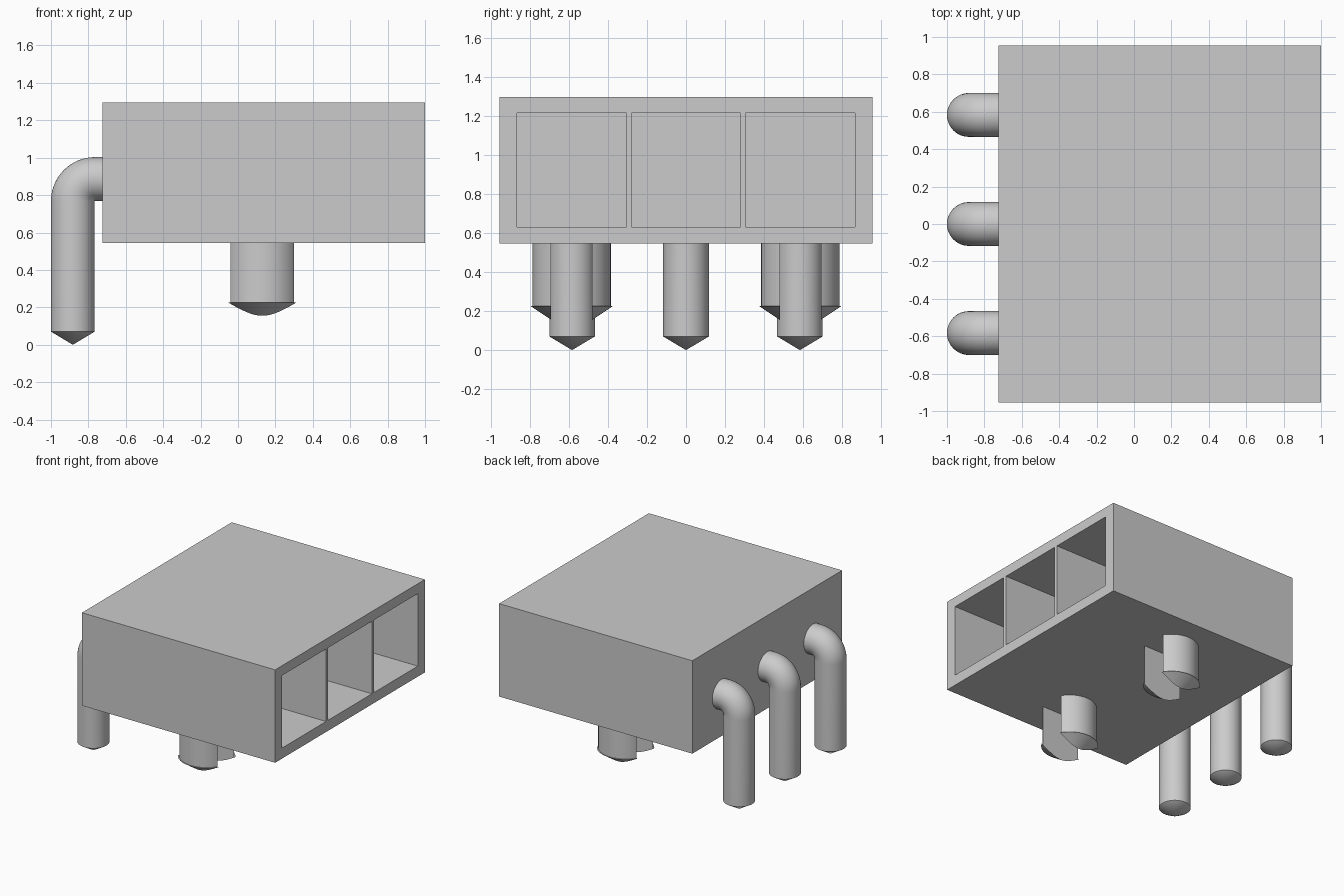
import bpy, bmesh, math
from mathutils import Vector

if "Cube" in bpy.data.objects:
    bpy.data.objects.remove(bpy.data.objects["Cube"])

grey = bpy.data.materials.new("plain grey")
grey.diffuse_color = (0.6, 0.6, 0.6, 1)
grey.use_nodes = True
grey.node_tree.nodes["Principled BSDF"].inputs["Base Color"].default_value = grey.diffuse_color


def finish(bm, name, smooth=True):
    bmesh.ops.remove_doubles(bm, verts=bm.verts[:], dist=1e-5)
    bmesh.ops.recalc_face_normals(bm, faces=bm.faces[:])
    me = bpy.data.meshes.new(name)
    bm.to_mesh(me)
    bm.free()
    me.materials.append(grey)
    ob = bpy.data.objects.new(name, me)
    bpy.context.collection.objects.link(ob)
    if smooth:
        bpy.ops.object.select_all(action='DESELECT')
        ob.select_set(True)
        bpy.context.view_layer.objects.active = ob
        bpy.ops.object.shade_smooth_by_angle(angle=math.radians(30))
    return ob


def sweep(rings, n=48):
    """Skin circles given as (centre, tilt, radius); the tilt turns about y."""
    bm = bmesh.new()
    loops = []
    for c, a, r in rings:
        u = Vector((math.cos(a), 0, -math.sin(a)))
        v = Vector((0, 1, 0))
        ts = [2 * math.pi * i / n for i in range(n)]
        if r == 0:
            loops.append([bm.verts.new(c)] * n)
        else:
            loops.append([bm.verts.new(Vector(c) + r * (math.cos(t) * u + math.sin(t) * v)) for t in ts])
    for p, q in zip(loops, loops[1:]):
        for i in range(n):
            j = (i + 1) % n
            quad = list(dict.fromkeys((p[i], p[j], q[j], q[i])))
            bm.faces.new(quad)
    for loop in (loops[0], loops[-1]):
        if loop[0] is not loop[1]:
            bm.faces.new(loop)
    return bm


# Housing: a box with three deep sockets open towards +x
BACK, FRONT, FLOOR = -0.725, 1.0, -0.6
ys = [-0.955, -0.865, -0.305, -0.28, 0.28, 0.305, 0.865, 0.955]
zs = [0.545, 0.63, 1.215, 1.295]
bm = bmesh.new()


def quad(*pts):
    bm.faces.new([bm.verts.new(p) for p in pts])


def tube(x0, x1, y0, y1, z0, z1):
    ring = [(y0, z0), (y1, z0), (y1, z1), (y0, z1)]
    for (a, b), (c, d) in zip(ring, ring[1:] + ring[:1]):
        quad((x0, a, b), (x0, c, d), (x1, c, d), (x1, a, b))


def plate(x, y0, y1, z0, z1):
    quad((x, y0, z0), (x, y1, z0), (x, y1, z1), (x, y0, z1))


for i in range(7):
    for k in range(3):
        cell = (ys[i], ys[i + 1], zs[k], zs[k + 1])
        plate(BACK, *cell)
        if k == 1 and i % 2 == 1:
            tube(FLOOR, FRONT, *cell)
            plate(FLOOR, *cell)
        else:
            plate(FRONT, *cell)
        # outer skin, split to match the rim cells
    for z in (zs[0], zs[-1]):
        quad((BACK, ys[i], z), (FRONT, ys[i], z), (FRONT, ys[i + 1], z), (BACK, ys[i + 1], z))
for k in range(3):
    for y in (ys[0], ys[-1]):
        quad((BACK, y, zs[k]), (FRONT, y, zs[k]), (FRONT, y, zs[k + 1]), (BACK, y, zs[k + 1]))
finish(bm, "housing", smooth=False)

# Bent contact pins with conical tips
R, BEND = 0.117, 0.118
BX, BZ = -0.765, 0.768
for n, y in enumerate((-0.583, 0, 0.583)):
    px = BX - BEND
    rings = [((px, y, 0), 0, 0), ((px, y, 0.07), 0, R)]
    for s in range(17):
        a = math.pi / 2 * s / 16
        rings.append(((BX - BEND * math.cos(a), y, BZ + BEND * math.sin(a)), a, R))
    rings.append(((BACK + 0.005, y, BZ + BEND), math.pi / 2, R))
    finish(sweep(rings), f"contact_pin_{n + 1}")

# Split mounting pegs: each is two half rounds with a flared cone tip
for n, y in enumerate((-0.585, 0.585)):
    for side, tag in ((-1, "near"), (1, "far")):
        rings = [((0, 0, 0.085), 0, 0), ((0, 0, 0.225), 0, 0.21),
                 ((0, 0, 0.225), 0, 0.2), ((0, 0, 0.55), 0, 0.2)]
        bm = sweep(rings, 64)
        cut = bmesh.ops.bisect_plane(bm, geom=bm.verts[:] + bm.edges[:] + bm.faces[:],
                                     plane_co=(0, side * 0.105, 0), plane_no=(0, side, 0),
                                     clear_inner=True)
        edges = [e for e in cut["geom_cut"] if isinstance(e, bmesh.types.BMEdge)]
        bmesh.ops.edgeloop_fill(bm, edges=edges)
        bmesh.ops.translate(bm, verts=bm.verts[:], vec=(0.13, y, 0))
        finish(bm, f"mounting_peg_{n + 1}_{tag}_half")
